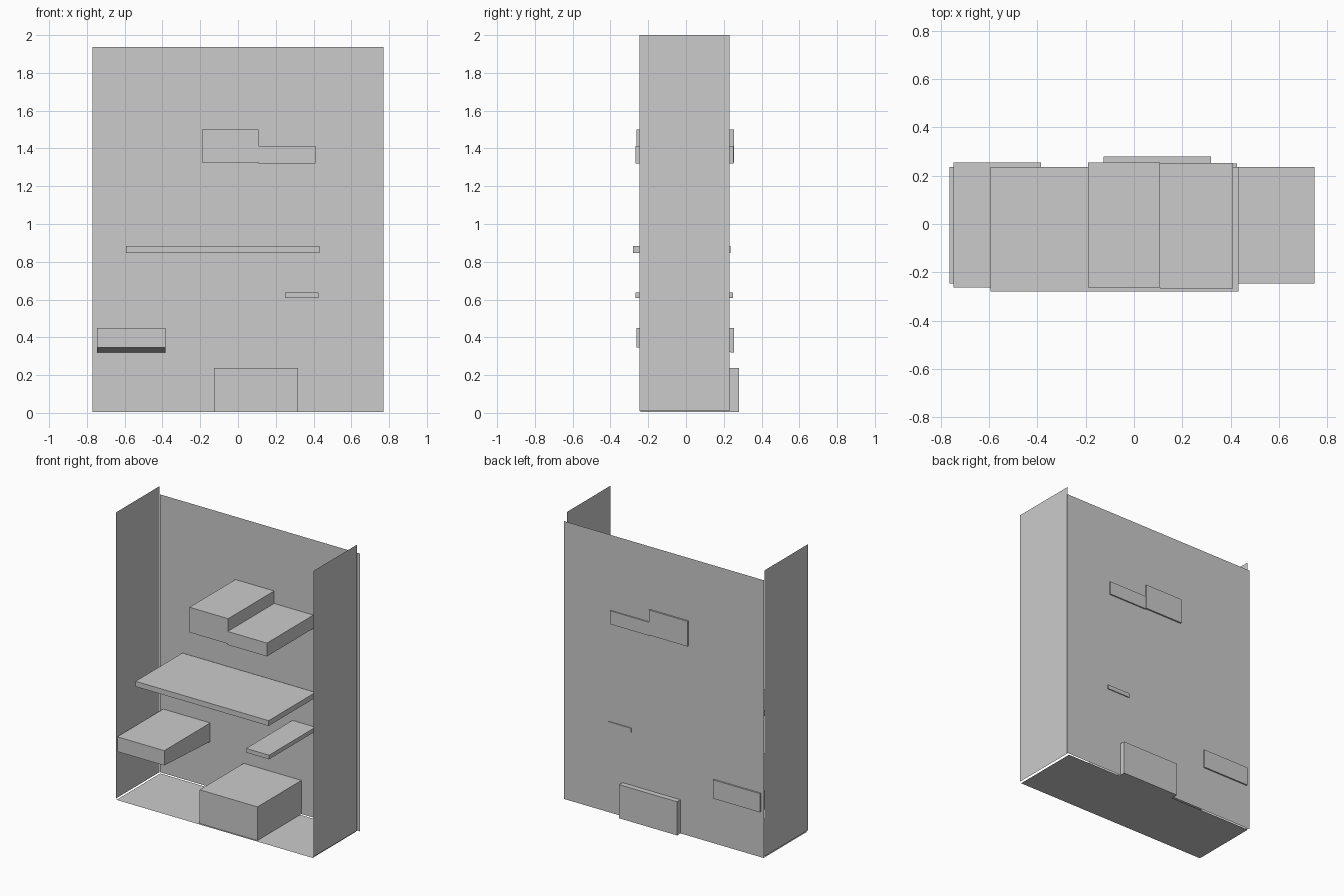
import bpy
import bmesh

cube = bpy.data.objects.get("Cube")
if cube:
    bpy.data.objects.remove(cube, do_unlink=True)

grey = bpy.data.materials.new("plain grey")
grey.use_nodes = True
grey.diffuse_color = (0.6, 0.6, 0.6, 1)
grey.node_tree.nodes["Principled BSDF"].inputs["Base Color"].default_value = (0.6, 0.6, 0.6, 1)


def finish(name, bm):
    mesh = bpy.data.meshes.new(name)
    bm.to_mesh(mesh)
    bm.free()
    mesh.materials.append(grey)
    obj = bpy.data.objects.new(name, mesh)
    bpy.context.collection.objects.link(obj)
    return obj


def panel(name, origin, u, v):
    """Single-sided sheet spanned by two edge vectors from a corner."""
    bm = bmesh.new()
    steps = ((0, 0), (1, 0), (1, 1), (0, 1))
    bm.faces.new([bm.verts.new([o + a * s + b * t for o, a, b in zip(origin, u, v)])
                  for s, t in steps])
    return finish(name, bm)


def block(name, x, y, z, front_lift=0):
    """Box between limits; front_lift raises the front edge of its underside."""
    bm = bmesh.new()
    bmesh.ops.create_cube(bm, size=1)
    for v in bm.verts:
        low_front = v.co.z < 0 and v.co.y < 0
        v.co = [lim[int(c > 0)] for c, lim in zip(v.co, (x, y, z))]
        if low_front:
            v.co.z += front_lift
    return finish(name, bm)


# Thin outer sheets, open at the front and top
panel("back_panel", (0.77, 0.243, 0.004), (-1.54, 0, 0), (0, 0, 1.933))
panel("floor_panel", (-0.763, -0.246, 0), (1.51, 0, 0), (0, 0.482, 0))
for name, x, depth in (("left_panel", 0.755, 1), ("right_panel", -0.766, -1)):
    y = -0.247 if depth > 0 else 0.23
    panel(name, (x, y, 0.01), (0, 0.477 * depth, 0), (0, 0, 1.99))

# Blocks and shelves inside
block("upper_tall_block", (-0.19, 0.108), (-0.262, 0.254), (1.325, 1.5))
block("upper_low_block", (0.108, 0.41), (-0.267, 0.252), (1.32, 1.413))
block("long_shelf", (-0.593, 0.432), (-0.28, 0.235), (0.847, 0.884))
block("small_shelf", (0.249, 0.426), (-0.267, 0.25), (0.608, 0.637))
block("side_block", (-0.746, -0.384), (-0.262, 0.254), (0.32, 0.45), front_lift=0.027)
block("base_block", (-0.127, 0.318), (-0.24, 0.28), (0.004, 0.238))
